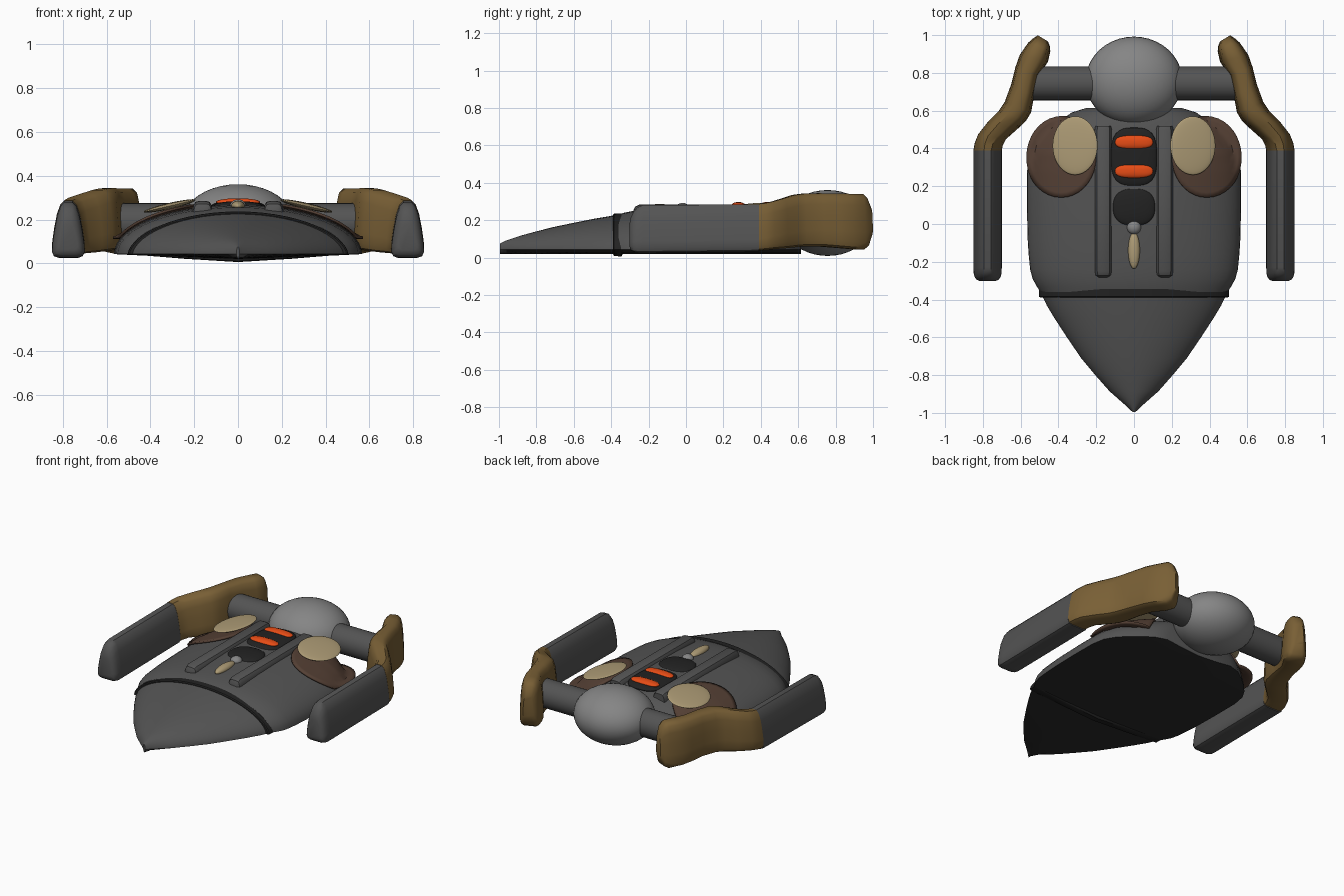
import bpy, bmesh, math
from mathutils import Matrix, Vector

if "Cube" in bpy.data.objects:
    bpy.data.objects.remove(bpy.data.objects["Cube"])


def mat(name, r, g, b):
    m = bpy.data.materials.new(name)
    m.diffuse_color = (r, g, b, 1)
    m.use_nodes = True
    m.node_tree.nodes["Principled BSDF"].inputs["Base Color"].default_value = m.diffuse_color
    return m


GREY = mat("hull grey", .088, .088, .088)
DARK = mat("underside charcoal", .024, .024, .024)
BLACK = mat("trim black", .016, .016, .016)
SILVER = mat("dome grey", .235, .235, .235)
OLIVE = mat("olive brown", .19, .115, .036)
BROWN = mat("patch brown", .088, .05, .034)
TAN = mat("tan", .42, .33, .18)
ORANGE = mat("vent orange", .83, .075, .008)


def finish(name, bm, mats, mirror=False, angle=35):
    bmesh.ops.recalc_face_normals(bm, faces=bm.faces)
    if len(mats) > 1:  # second colour on faces pointing down
        bm.normal_update()
        for f in bm.faces:
            f.material_index = 1 if f.normal.z < -0.6 else 0
    me = bpy.data.meshes.new(name)
    bm.to_mesh(me)
    bm.free()
    for m in mats:
        me.materials.append(m)
    me.shade_smooth()
    me.set_sharp_from_angle(angle=math.radians(angle))
    ob = bpy.data.objects.new(name, me)
    bpy.context.collection.objects.link(ob)
    if mirror:
        ob.modifiers.new("mirror", 'MIRROR').use_mirror_merge = False
    return ob


def loft(name, rings, mats, mirror=False, angle=35):
    bm = bmesh.new()
    vs = [[bm.verts.new(p) for p in r] for r in rings]
    n = len(rings[0])
    for a, b in zip(vs, vs[1:]):
        for i in range(n):
            bm.faces.new((a[i], a[(i + 1) % n], b[(i + 1) % n], b[i]))
    bm.faces.new(vs[0])
    bm.faces.new(vs[-1])
    return finish(name, bm, mats, mirror, angle)


def ellipsoid(name, c, r, m, mirror=False, tilt=0, power=2):
    bm = bmesh.new()
    bmesh.ops.create_uvsphere(bm, u_segments=40, v_segments=20, radius=1)
    for v in bm.verts:  # power > 2 squares off the outline
        x, y = v.co.x, v.co.y
        rad = math.hypot(x, y)
        if rad > 1e-5 and power != 2:
            k = rad / (abs(x) ** power + abs(y) ** power) ** (1 / power)
            v.co.x, v.co.y = x * k, y * k
    bm.transform(Matrix.Translation(c) @ Matrix.Rotation(tilt, 4, 'Y') @ Matrix.Diagonal((*r, 1)))
    return finish(name, bm, [m], mirror, 60)


# --- hull: stations of (y, half width, top z)
NOSE = [(-.995, .008, .075), (-.96, .045, .092), (-.885, .13, .117), (-.8, .205, .14),
        (-.71, .28, .163), (-.6, .355, .186), (-.5, .42, .206), (-.43, .462, .218), (-.36, .495, .23)]
BODY = [(-.36, .495, .23), (-.33, .515, .24), (-.29, .537, .248), (-.24, .55, .255), (-.16, .558, .26),
        (-.08, .563, .264), (.1, .567, .268), (.28, .566, .268), (.37, .55, .266), (.43, .515, .263),
        (.48, .47, .26), (.54, .40, .25), (.59, .33, .23), (.615, .25, .19)]
RIM = .042


def section(y, w, top, power=1.15, grow=0.0):
    ring = []
    for i in range(29):
        t = math.pi * i / 28
        s = max(math.sin(t), 0) ** power
        ring.append((math.cos(t) * (w + grow), y, RIM + (top + grow - RIM) * s))
    low = .02 - grow * 1.6
    return ring + [(-.5 * w, y, (RIM + low) / 2 - .003), (0, y, low), (.5 * w, y, (RIM + low) / 2 - .003)]


def top_z(x, y):
    for a, b in zip(BODY, BODY[1:]):
        if a[0] <= y <= b[0]:
            k = (y - a[0]) / (b[0] - a[0])
            w, top = (a[j] + (b[j] - a[j]) * k for j in (1, 2))
            s = max(1 - (x / w) ** 2, .08) ** .5
            return RIM + (top - RIM) * s
    return .2


loft("nose_hull", [section(*s) for s in NOSE], [GREY, DARK])
loft("main_hull", [section(*s, power=1.0) for s in BODY], [GREY, DARK])
loft("hull_band", [section(y, .495, .228, 1.15, g)
                   for y, g in ((-.39, .0), (-.385, .007), (-.345, .009), (-.338, .0))], [BLACK])

# --- shoulder patches draped over the hull, with tan pads above
bm = bmesh.new()
grid = []
for j in range(9):
    row = []
    for i in range(36):
        a, r = 2 * math.pi * i / 36, (j + .02) / 8.02
        x, y = .385 + .185 * r * math.cos(a), .355 + .215 * r * math.sin(a)
        row.append(bm.verts.new((x, y, top_z(x, y) + .012)))
    grid.append(row)
for a, b in zip(grid, grid[1:]):
    for i in range(36):
        bm.faces.new((a[i], b[i], b[(i + 1) % 36], a[(i + 1) % 36]))
bm.faces.new(grid[0])
patch = finish("shoulder_patch", bm, [BROWN])
thick = patch.modifiers.new("thickness", 'SOLIDIFY')
thick.thickness, thick.offset = .012, 0
patch.modifiers.new("mirror", 'MIRROR')
ellipsoid("shoulder_pad", (.312, .415, .262), (.122, .155, .014), TAN, True, math.radians(13))

# --- side pods: narrow-topped cross-section (u across, v up)
HALF = [(.6, 0), (.88, .03), (1, .11), (.98, .25), (.86, .5), (.7, .75), (.5, .92), (.25, 1)]
PROFILE = HALF + [(-u, v) for u, v in reversed(HALF)]
FULL = [(.6, 0), (.88, .04), (1, .14), (1, .35), (.98, .6), (.92, .82), (.78, .95), (.4, 1)]
FULLP = FULL + [(-u, v) for u, v in reversed(FULL)]


def pod_ring(outer, inner, zb, zt, blend=0.0):
    o, i = Vector(outer), Vector(inner)
    c, h = (o + i) / 2, (o - i) / 2
    ring = []
    for (u0, v0), (u1, v1) in zip(PROFILE, FULLP):
        u, v = u0 + (u1 - u0) * blend, v0 + (v1 - v0) * blend
        p = c + h * u
        ring.append((p.x, p.y, zb + (zt - zb) * v))
    return ring


def straight(cx, stations, blend=0.0):
    return [pod_ring((cx + w, y), (cx - w, y), zb, zt, blend) for y, w, zb, zt in stations]


loft("side_pod", straight(.775, [(-.302, .042, .06, .18), (-.295, .058, .04, .215), (-.28, .069, .03, .245),
                                (-.26, .074, .026, .268), (-.23, .075, .025, .28), (.39, .075, .032, .285)]),
     [GREY], True)
ARM = [((.85, .39), (.70, .39), .038, .287, 0), ((.843, .43), (.695, .415), .04, .291, .15),
       ((.825, .475), (.677, .45), .045, .30, .3), ((.77, .545), (.62, .50), .05, .318, .45),
       ((.715, .60), (.572, .545), .056, .334, .55), ((.685, .645), (.545, .59), .06, .341, .6),
       ((.65, .74), (.528, .68), .06, .344, .65), ((.628, .83), (.505, .785), .052, .342, .65),
       ((.605, .895), (.455, .86), .046, .341, .65), ((.56, .96), (.443, .915), .042, .341, .65),
       ((.535, .982), (.445, .94), .06, .32, .65), ((.51, .999), (.455, .966), .12, .265, .65)]
loft("rear_arm", [pod_ring(*s) for s in ARM], [OLIVE], True, 40)

# --- rear dome and cross struts
ellipsoid("rear_dome", (0, .757, .185), (.257, .235, .176), SILVER)
strut = [[(x, .745 + .09 * math.cos(2 * math.pi * i / 32), .185 + .09 * math.sin(2 * math.pi * i / 32))
          for i in range(32)] for x in (.1, .55)]
loft("cross_strut", strut, [GREY], True)

# --- deck rails
loft("deck_rail", straight(.162, [(-.282, .028, .2, .25), (-.272, .042, .2, .272), (-.25, .047, .2, .283),
                                 (.50, .047, .2, .285), (.52, .042, .2, .275)], .7), [GREY], True)

# --- deck details along the centre line
ellipsoid("vent_base", (0, .355, .262), (.122, .155, .026), BLACK, power=3)
for n, y in (("rear_vent", .433), ("front_vent", .28)):
    ellipsoid(n, (0, y, .28), (.1, .036, .017), ORANGE, power=2.6)
ellipsoid("round_hatch", (0, .09, .262), (.112, .1, .022), BLACK, power=2.4)
ellipsoid("lever_ball", (0, -.018, .262), (.037, .037, .03), SILVER)
ellipsoid("lever_handle", (0, -.14, .262), (.031, .097, .024), TAN)
